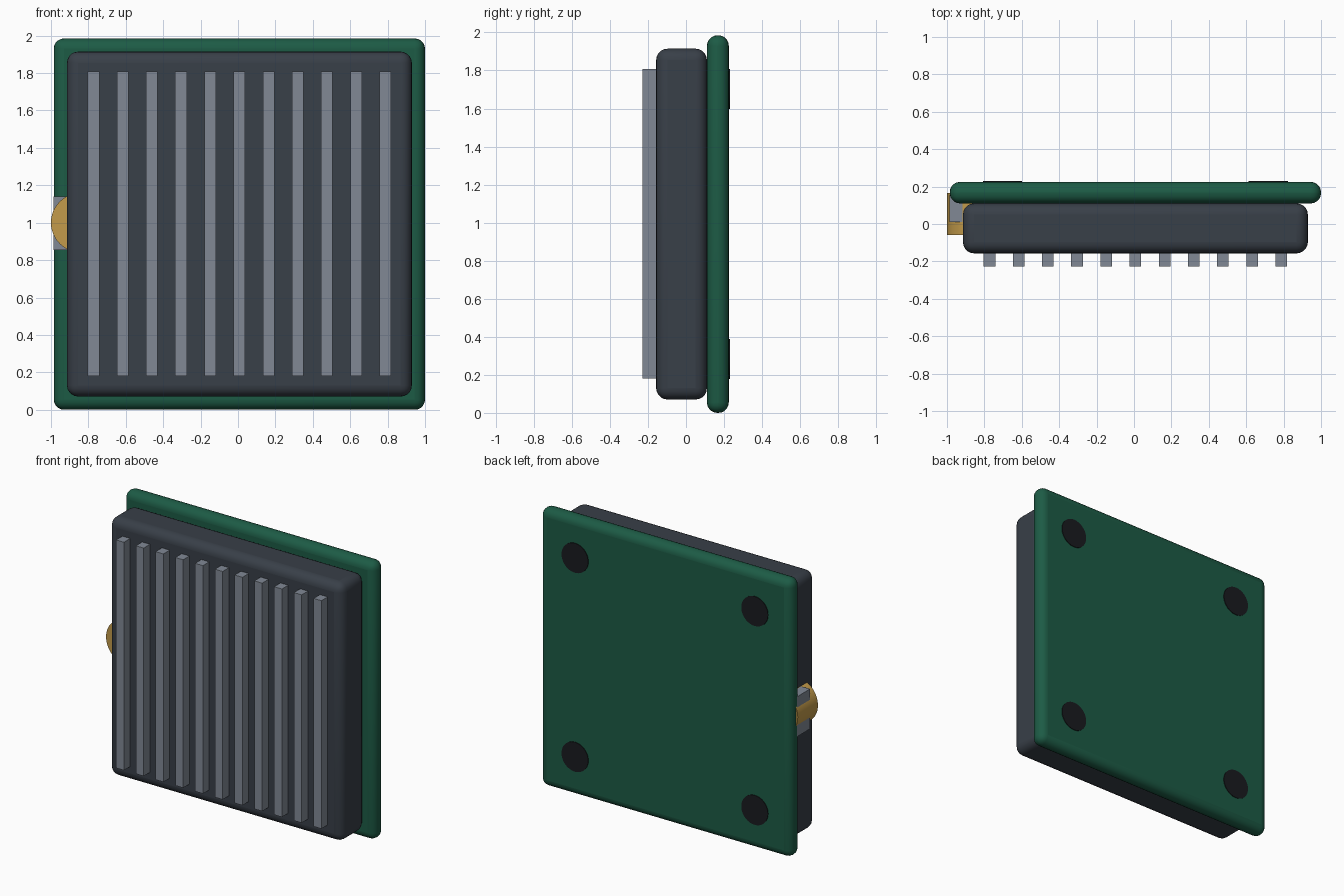
import bpy
import math

if "Cube" in bpy.data.objects:
    bpy.data.objects.remove(bpy.data.objects["Cube"])

CX, CZ = 0.0075, 0.9925  # centre of the square plate


def material(name, rgb):
    m = bpy.data.materials.new(name)
    m.diffuse_color = (*rgb, 1)
    m.use_nodes = True
    m.node_tree.nodes["Principled BSDF"].inputs["Base Color"].default_value = m.diffuse_color
    return m


GREEN = material("green", (0.012, 0.105, 0.06))
DARK = material("dark_grey", (0.04, 0.05, 0.065))
STEEL = material("steel_grey", (0.22, 0.25, 0.3))
GOLD = material("gold", (0.55, 0.33, 0.07))
BLACK = material("black", (0.01, 0.011, 0.014))


def finish(name, mat):
    ob = bpy.context.object
    ob.name = name
    ob.data.materials.append(mat)
    return ob


def box(name, x, y, z, mat, bevel=0):
    """Box from (min, max) pairs, with optional rounded edges."""
    spans = (x, y, z)
    bpy.ops.mesh.primitive_cube_add(size=1, location=[(a + b) / 2 for a, b in spans])
    ob = finish(name, mat)
    ob.scale = [b - a for a, b in spans]
    bpy.ops.object.transform_apply(location=False, rotation=False, scale=True)
    if bevel:
        mod = ob.modifiers.new("round", 'BEVEL')
        mod.width, mod.segments = bevel, 5
        bpy.ops.object.shade_smooth_by_angle(angle=math.radians(35))
    return ob


def disc(name, x, z, y0, y1, r, mat, sides=48):
    """Cylinder lying along y."""
    bpy.ops.mesh.primitive_cylinder_add(vertices=sides, radius=r, depth=y1 - y0,
                                        location=(x, (y0 + y1) / 2, z),
                                        rotation=(math.pi / 2, 0, 0))
    ob = finish(name, mat)
    bpy.ops.object.shade_smooth_by_angle(angle=math.radians(35))
    return ob


def square(half):
    return (CX - half, CX + half), (CZ - half, CZ + half)


# Back plate and body
px, pz = square(0.9925)
box("back_plate", px, (0.11, 0.225), pz, GREEN, 0.055)
bx, bz = square(0.922)
box("body", bx, (-0.157, 0.11), bz, DARK, 0.06)

# Front ribs
for i in range(11):
    x = CX + (i - 5) * 0.156
    box(f"rib_{i + 1}", (x - 0.031, x + 0.031), (-0.228, -0.14), (0.18, 1.808), STEEL)

# Round pads on the back
for sx in (-1, 1):
    for sz in (-1, 1):
        disc("pad", CX + sx * 0.71, CZ + sz * 0.71, 0.2, 0.23, 0.105, BLACK)

# Side thumbwheel and its holder
disc("thumbwheel", -0.84, 1.0, -0.06, 0.167, 0.16, GOLD)
box("wheel_holder", (-0.987, -0.7), (0.01, 0.155), (0.855, 1.14), STEEL)
